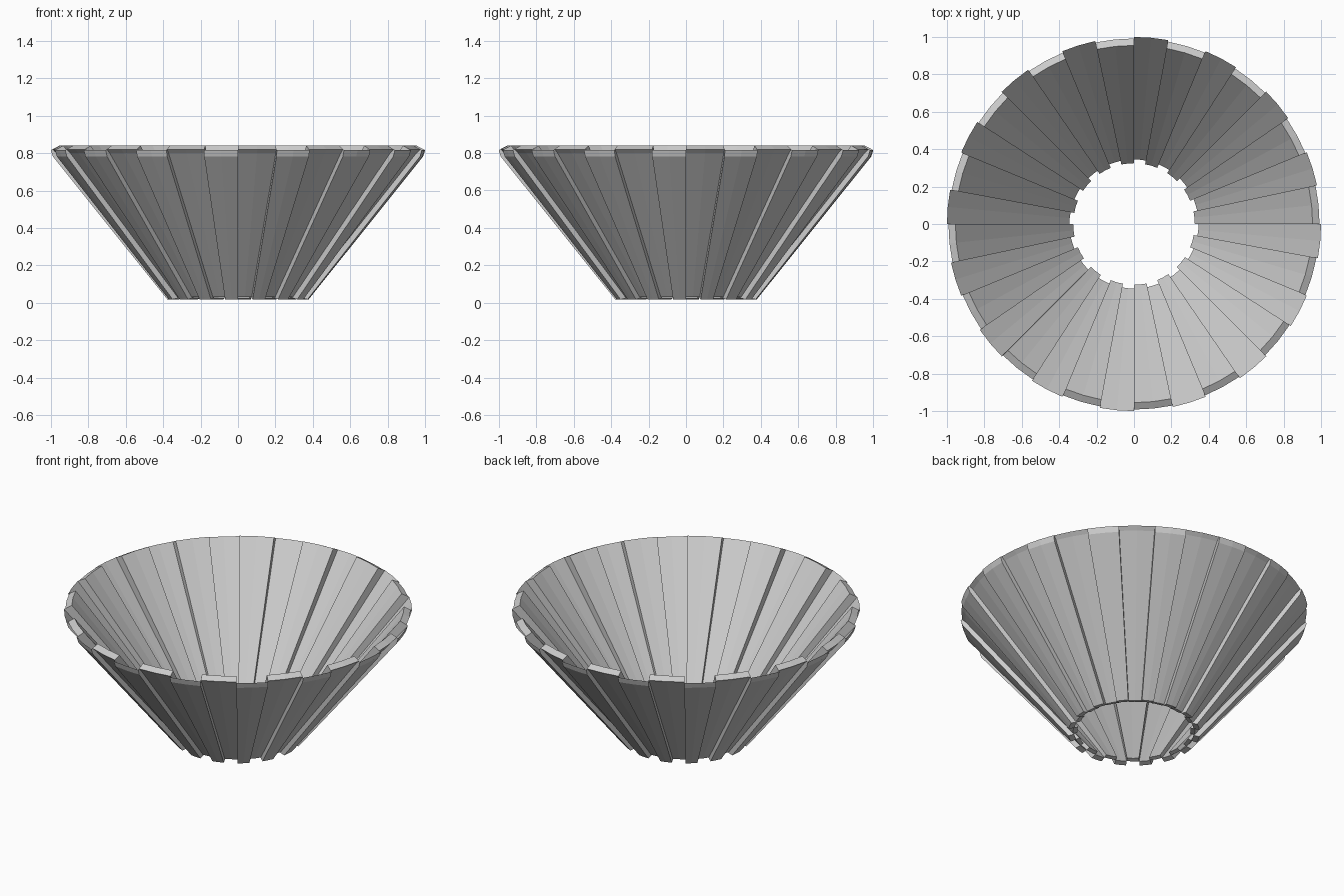
import bpy, bmesh, math

if "Cube" in bpy.data.objects:
    bpy.data.objects.remove(bpy.data.objects["Cube"])

TEETH = 16
PERIOD = 2 * math.pi / TEETH
SPLIT = 12 / 22.5          # share of each period taken by the recessed panel

# Wall sections (radius, height): outside bottom, outside top, lip, inside top, inside bottom
RECESSED = [(0.350, 0.030), (0.970, 0.800), (0.992, 0.820), (0.955, 0.840), (0.325, 0.036)]
RAISED = [(0.378, 0.018), (0.990, 0.782), (0.998, 0.808), (1.000, 0.816), (0.345, 0.026)]

# Pleated bowl: alternating recessed and raised panels joined by radial steps
stations = []
for i in range(TEETH):
    for start, end, section in ((0, SPLIT, RECESSED), (SPLIT, 1, RAISED)):
        for t in (0, 0.5, 1):
            stations.append(((i + start + (end - start) * t) * PERIOD, section))

bm = bmesh.new()
rings = [[bm.verts.new((r * math.cos(a), r * math.sin(a), z)) for r, z in section]
         for a, section in stations]
for k, ring in enumerate(rings):
    nxt = rings[(k + 1) % len(rings)]
    for j in range(len(ring)):
        m = (j + 1) % len(ring)
        bm.faces.new((ring[j], nxt[j], nxt[m], ring[m]))
bmesh.ops.recalc_face_normals(bm, faces=bm.faces)

mesh = bpy.data.meshes.new("pleated_bowl")
bm.to_mesh(mesh)
bm.free()
bowl = bpy.data.objects.new("pleated_bowl", mesh)
bpy.context.collection.objects.link(bowl)

# Single plain colour
grey = bpy.data.materials.new("light_grey")
grey.diffuse_color = (0.6, 0.6, 0.6, 1)
grey.use_nodes = True
grey.node_tree.nodes["Principled BSDF"].inputs["Base Color"].default_value = grey.diffuse_color
mesh.materials.append(grey)
